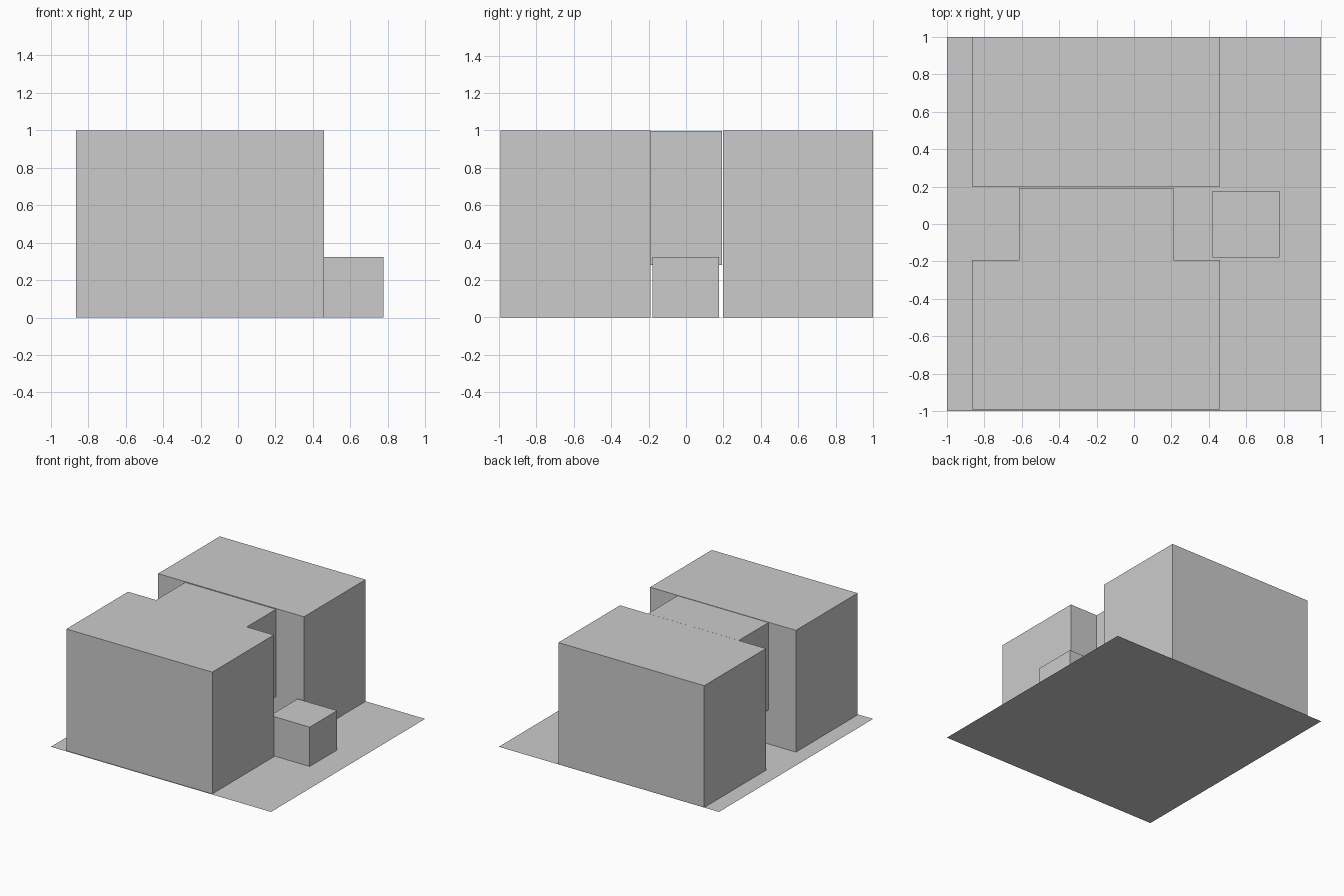
import bpy
from mathutils import Vector

if "Cube" in bpy.data.objects:
    bpy.data.objects.remove(bpy.data.objects["Cube"])


def box(name, low, high):
    """Axis-aligned block between two opposite corners."""
    low, high = Vector(low), Vector(high)
    bpy.ops.mesh.primitive_cube_add(size=1)
    obj = bpy.context.object
    obj.name = name
    for v in obj.data.vertices:
        v.co = v.co * (high - low)
    obj.location = (low + high) / 2
    return obj


# Thin ground sheet
bpy.ops.mesh.primitive_plane_add(size=2)
bpy.context.object.name = "ground_sheet"

# Two matching main blocks
for name, y0 in (("front_block", -0.991), ("back_block", 0.199)):
    box(name, (-0.865, y0, 0), (0.46, y0 + 0.8, 1.0))

# Raised bridge between the blocks
box("bridge_block", (-0.615, -0.191, 0.28), (0.21, 0.193, 0.997))

# Small block in front of the passage
box("small_block", (0.418, -0.179, 0), (0.777, 0.177, 0.323))
